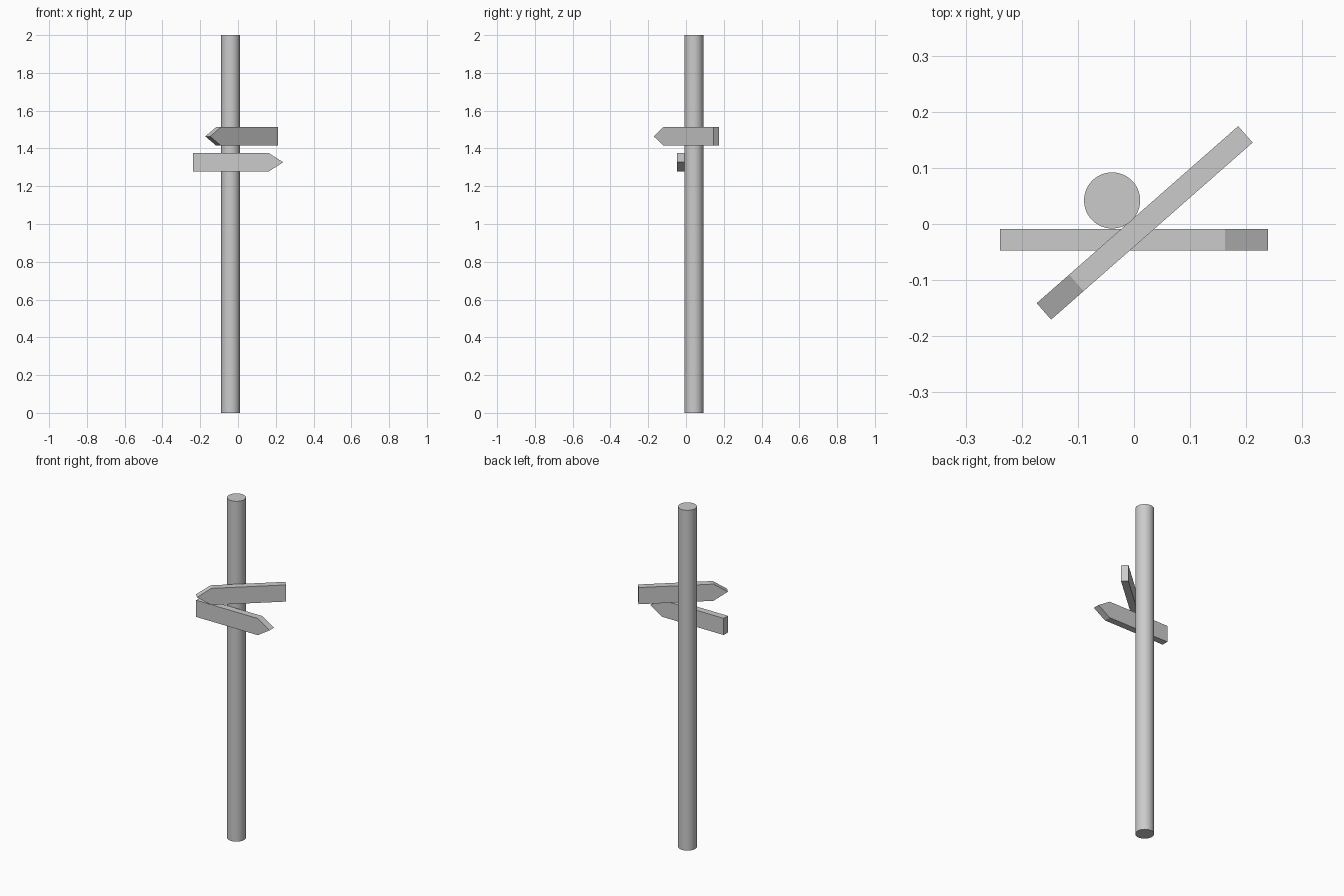
import bpy
import bmesh
import math

if "Cube" in bpy.data.objects:
    bpy.data.objects.remove(bpy.data.objects["Cube"])

POST_R = 0.05
LENGTH, HEIGHT, THICK, TIP = 0.478, 0.098, 0.039, 0.077


def arrow_board(name, location, angle):
    """Extruded arrow-shaped board pointing along local +x."""
    h, l = HEIGHT / 2, LENGTH / 2
    profile = [(-l, -h), (l - TIP, -h), (l, 0), (l - TIP, h), (-l, h)]
    bm = bmesh.new()
    face = bm.faces.new([bm.verts.new((x, -THICK / 2, z)) for x, z in profile])
    side = bmesh.ops.extrude_face_region(bm, geom=[face])["geom"]
    verts = [v for v in side if isinstance(v, bmesh.types.BMVert)]
    bmesh.ops.translate(bm, verts=verts, vec=(0, THICK, 0))
    bmesh.ops.recalc_face_normals(bm, faces=bm.faces)
    mesh = bpy.data.meshes.new(name)
    bm.to_mesh(mesh)
    bm.free()
    obj = bpy.data.objects.new(name, mesh)
    obj.location = location
    obj.rotation_euler.z = math.radians(angle)
    bpy.context.collection.objects.link(obj)
    return obj


# Round post
bpy.ops.mesh.primitive_cylinder_add(vertices=64, radius=POST_R, depth=2,
                                    location=(-0.039, 0.042, 1))
bpy.context.object.name = "post"
bpy.ops.object.shade_smooth_by_angle(angle=math.radians(30))

# Two direction boards, each touching the post
arrow_board("lower_sign", (0, -0.028, 1.327), 0)
arrow_board("upper_sign", (0.019, 0.002, 1.464), 180 + 41.3)
